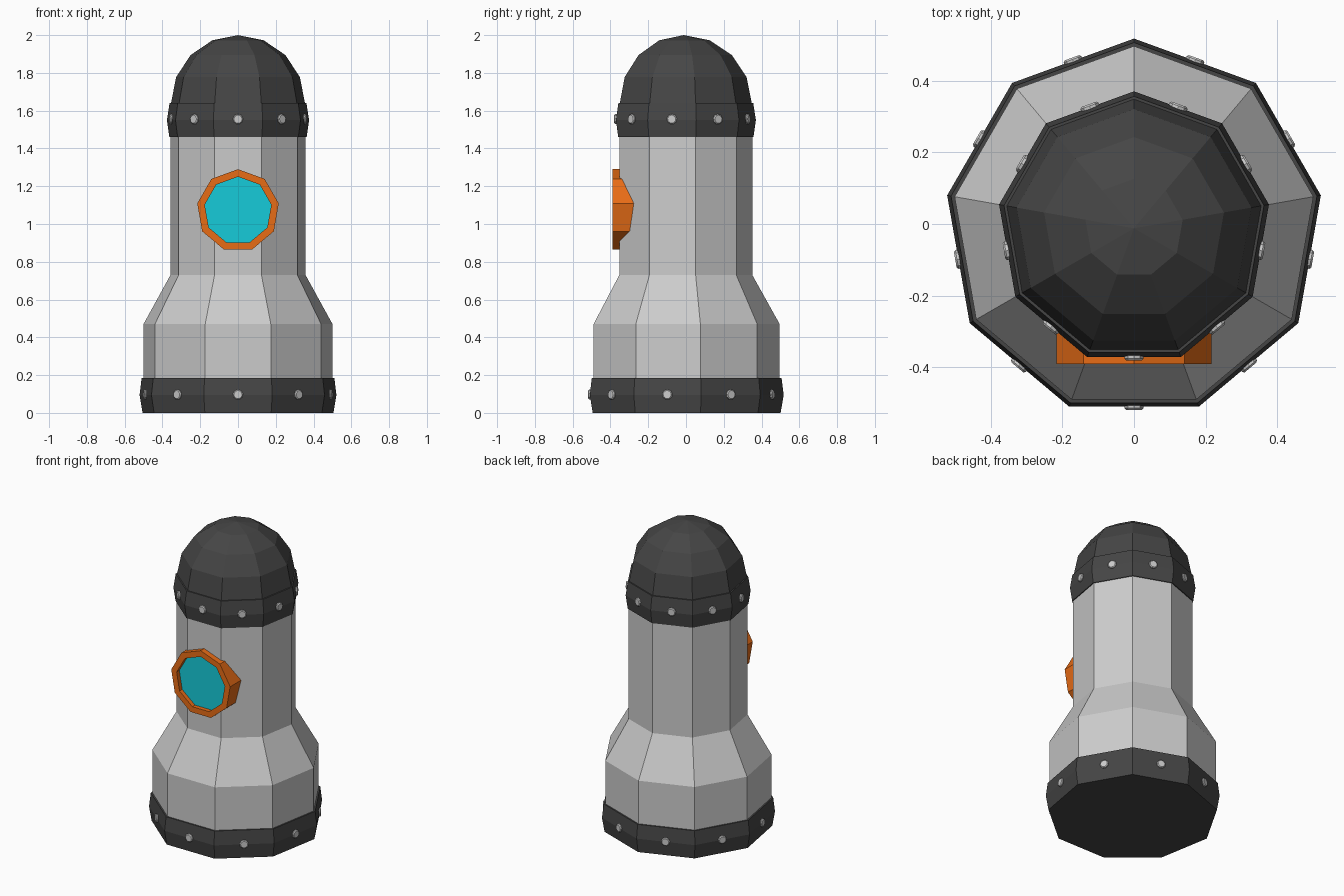
import bpy, bmesh, math
from mathutils import Vector

if "Cube" in bpy.data.objects:
    bpy.data.objects.remove(bpy.data.objects["Cube"])

SIDES = 9
CY = -0.012  # axis offset that centres the nine-sided footprint


def material(name, rgb):
    m = bpy.data.materials.new(name)
    m.diffuse_color = (*rgb, 1)
    m.use_nodes = True
    m.node_tree.nodes["Principled BSDF"].inputs["Base Color"].default_value = m.diffuse_color
    return m


DARK = material("dark_metal", (0.06, 0.06, 0.06))
ORANGE = material("orange", (0.8, 0.15, 0.008))
CYAN = material("cyan", (0.008, 0.6, 0.7))


def finish(bm, name, mat=None):
    bmesh.ops.recalc_face_normals(bm, faces=bm.faces)
    me = bpy.data.meshes.new(name)
    bm.to_mesh(me)
    bm.free()
    ob = bpy.data.objects.new(name, me)
    bpy.context.collection.objects.link(ob)
    if mat:
        me.materials.append(mat)
    return ob


def lathe(bm, profile, place, closed=False):
    """Nine-sided lathe of (radius, height) points; place maps (x, y, h) to 3D."""
    rings = []
    for r, h in profile:
        ring = []
        for k in range(SIDES):
            a = math.pi / 2 + k * math.tau / SIDES
            ring.append(bm.verts.new(place(r * math.cos(a), r * math.sin(a), h)))
        rings.append(ring)
    pairs = list(zip(rings, rings[1:]))
    if closed:
        pairs.append((rings[-1], rings[0]))
    for a, b in pairs:
        for k in range(SIDES):
            n = (k + 1) % SIDES
            bm.faces.new((a[k], a[n], b[n], b[k]))
    if not closed:
        bm.faces.new(rings[0])
        bm.faces.new(rings[-1])


def upright(x, y, h):
    return (x, y + CY, h)


def facing_front(x, y, h):
    return (x, -h, 1.071 + y)


def turned(name, profile, mat=None, place=upright, closed=False):
    bm = bmesh.new()
    lathe(bm, profile, place, closed)
    return finish(bm, name, mat)


# Body with a flared lower section
turned("body", [(0.508, 0.05), (0.508, 0.47), (0.363, 0.73), (0.363, 1.6)])

# Bands at the base and under the dome
turned("base_band", [(0.513, 0), (0.529, 0.095), (0.518, 0.185)], DARK)
turned("dome_band", [(0.369, 1.46), (0.382, 1.55), (0.368, 1.64)], DARK)

# Dome with a pointed cap
R = 0.36
dome = [(R * math.cos(math.radians(t)), 1.64 + R * math.sin(math.radians(t)))
        for t in (0, 22.5, 45, 67.5, 90)]
ob = turned("dome", dome, DARK)
bm = bmesh.new()
bm.from_mesh(ob.data)
bmesh.ops.remove_doubles(bm, verts=bm.verts, dist=0.0001)
bm.to_mesh(ob.data)
bm.free()

# Porthole frame and glass
turned("porthole_frame", [(0.219, 0.24), (0.219, 0.39), (0.179, 0.39), (0.179, 0.24)],
       ORANGE, facing_front, closed=True)
turned("porthole_glass", [(0.182, 0.26), (0.182, 0.362)], CYAN, facing_front)


# Bolts at the middle of every facet
def bolts(name, radius, z):
    bm = bmesh.new()
    apothem = radius * math.cos(math.pi / SIDES)
    for k in range(SIDES):
        a = -math.pi / 2 + k * math.tau / SIDES
        out = Vector((math.cos(a), math.sin(a), 0))
        side = Vector((-math.sin(a), math.cos(a), 0))

        def place(x, y, h):
            return Vector((0, CY, z + y)) + out * h + side * x
        lathe(bm, [(0.027, apothem - 0.02), (0.027, apothem + 0.004),
                   (0.022, apothem + 0.009)], place)
    finish(bm, name)


bolts("base_bolts", 0.529, 0.097)
bolts("dome_bolts", 0.382, 1.555)
